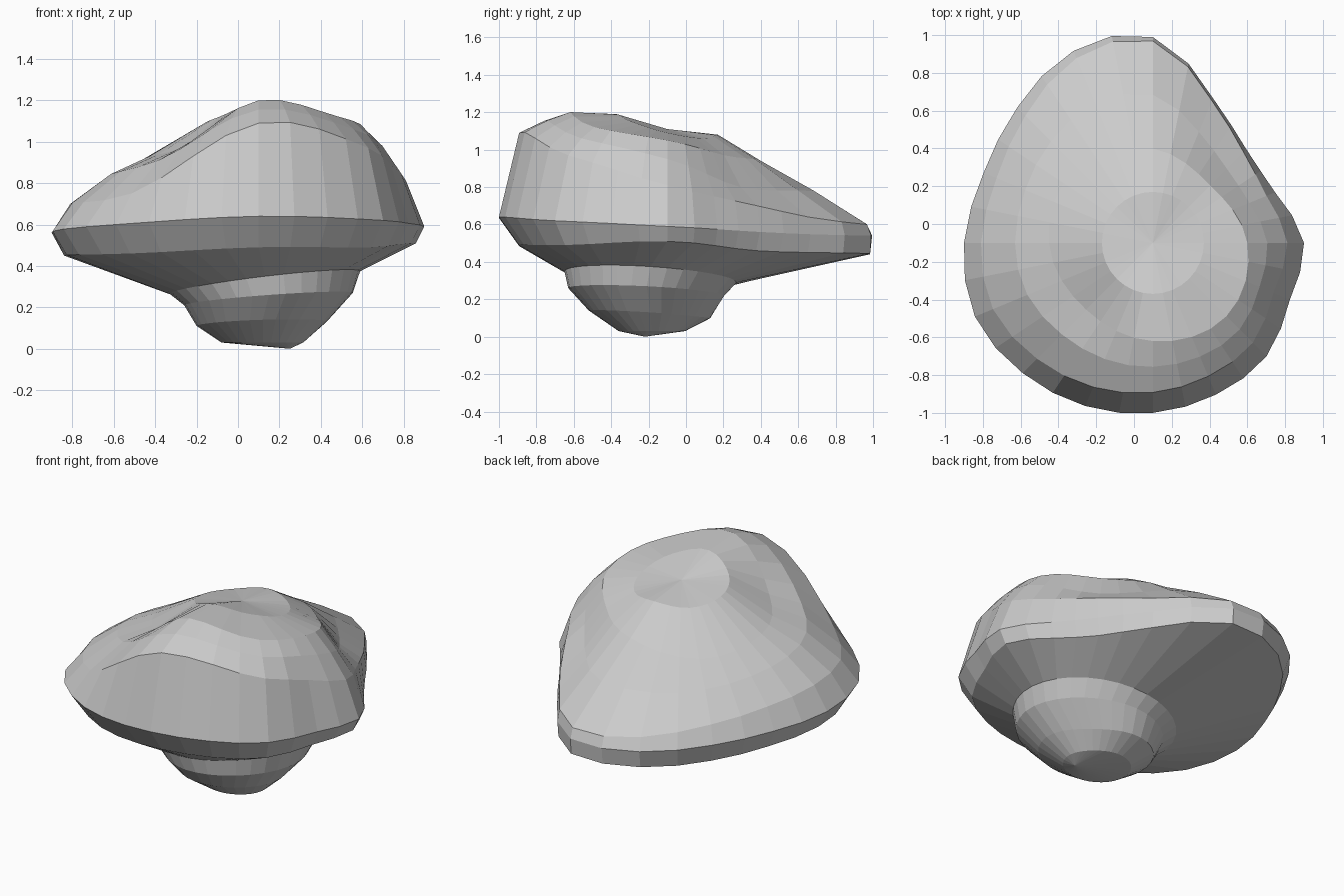
import bpy, bmesh, math

if "Cube" in bpy.data.objects:
    bpy.data.objects.remove(bpy.data.objects["Cube"])

SEG = 32
CX, CY = 0.1, -0.1   # shared centre of the upper whorl


def spread(vals, k):
    """Smooth periodic interpolation of values given at equal angles."""
    n = len(vals)
    u = k / SEG * n
    i = int(u)
    t = u - i
    a, b, c, d = (vals[(i + j) % n] for j in (-1, 0, 1, 2))
    return b + 0.5 * t * (c - a + t * (2*a - 5*b + 4*c - d + t * (3*(b - c) + d - a)))


def polar(radius, height):
    pts = []
    for k in range(SEG):
        a = math.tau * k / SEG
        r = radius(k)
        pts.append((CX + r * math.cos(a), CY + r * math.sin(a), height(k)))
    return pts


def oval(cx, cy, rx, ry, z, tx=0.0, ty=0.0, dent=0.0):
    """Tilted oval ring, optionally hollowed towards the back right."""
    pts = []
    for k in range(SEG):
        a = math.tau * k / SEG
        c, s = math.cos(a), math.sin(a)
        f = 1 - dent * max(0, math.cos(a - math.pi / 4)) ** 4
        pts.append((cx + f * rx * c, cy + f * ry * s, z + tx * c + ty * s))
    return pts


# Widest outline seen from above: radii counter-clockwise from +x
rim = [.80, .70, .70, .83, 1.09, 1.10, 1.015, .97,
       1.0, 1.02, .975, .935, .90, .87, .85, .785]
rim_z = [.59, .56, .54, .55, .56, .60, .64, .62]
under_k = [.95, .96, .995, .95, .94, .90, .88, .91]
under_z = [.51, .46, .445, .43, .45, .46, .49, .49]
wall_k = [.89, .97, .98, .94, .91, .89, .88, .88]
wall_z = [.81, .70, .60, .65, .70, .75, 1.09, .97]
mid_z = [.95, .80, .78, .78, .83, .91, 1.155, 1.06]
crown_r = [.50, .43, .50, .57, .55, .50, .52, .55]
crown_z = [1.05, .97, .94, .88, .92, .98, 1.20, 1.12]
top_z = [1.09, 1.06, 1.08, 1.06, 1.08, 1.12, 1.19, 1.15]


def wall_r(k):
    return spread(rim, k) * spread(wall_k, k)


rings = [
    # small lower whorl
    oval(.12, -.18, .20, .18, .03, 0, 0, .1),
    oval(.12, -.19, .32, .33, .12, .01, -.02, .15),
    oval(.15, -.21, .41, .42, .24, .03, -.02, .05),
    oval(.13, -.19, .46, .46, .32, .055, -.03),
    # large flared whorl and its crown
    polar(lambda k: spread(rim, k) * spread(under_k, k), lambda k: spread(under_z, k)),
    polar(lambda k: spread(rim, k), lambda k: spread(rim_z, k)),
    polar(wall_r, lambda k: spread(wall_z, k)),
    polar(lambda k: (wall_r(k) + spread(crown_r, k)) / 2, lambda k: spread(mid_z, k)),
    polar(lambda k: spread(crown_r, k), lambda k: spread(crown_z, k)),
    polar(lambda k: .27, lambda k: spread(top_z, k)),
]

# Skin the rings and close both poles
bm = bmesh.new()
loops = [[bm.verts.new(p) for p in ring] for ring in rings]
for lo, hi in zip(loops, loops[1:]):
    for k in range(SEG):
        n = (k + 1) % SEG
        bm.faces.new((lo[k], lo[n], hi[n], hi[k]))
base = bm.verts.new((.25, -.22, 0))
peak = bm.verts.new((CX, CY, 1.11))
for k in range(SEG):
    n = (k + 1) % SEG
    bm.faces.new((base, loops[0][n], loops[0][k]))
    bm.faces.new((peak, loops[-1][k], loops[-1][n]))
bmesh.ops.recalc_face_normals(bm, faces=bm.faces)

mesh = bpy.data.meshes.new("shell")
bm.to_mesh(mesh)
bm.free()
shell = bpy.data.objects.new("shell", mesh)
bpy.context.collection.objects.link(shell)

grey = bpy.data.materials.new("shell grey")
grey.diffuse_color = (.6, .6, .6, 1)
grey.use_nodes = True
grey.node_tree.nodes["Principled BSDF"].inputs["Base Color"].default_value = grey.diffuse_color
mesh.materials.append(grey)
